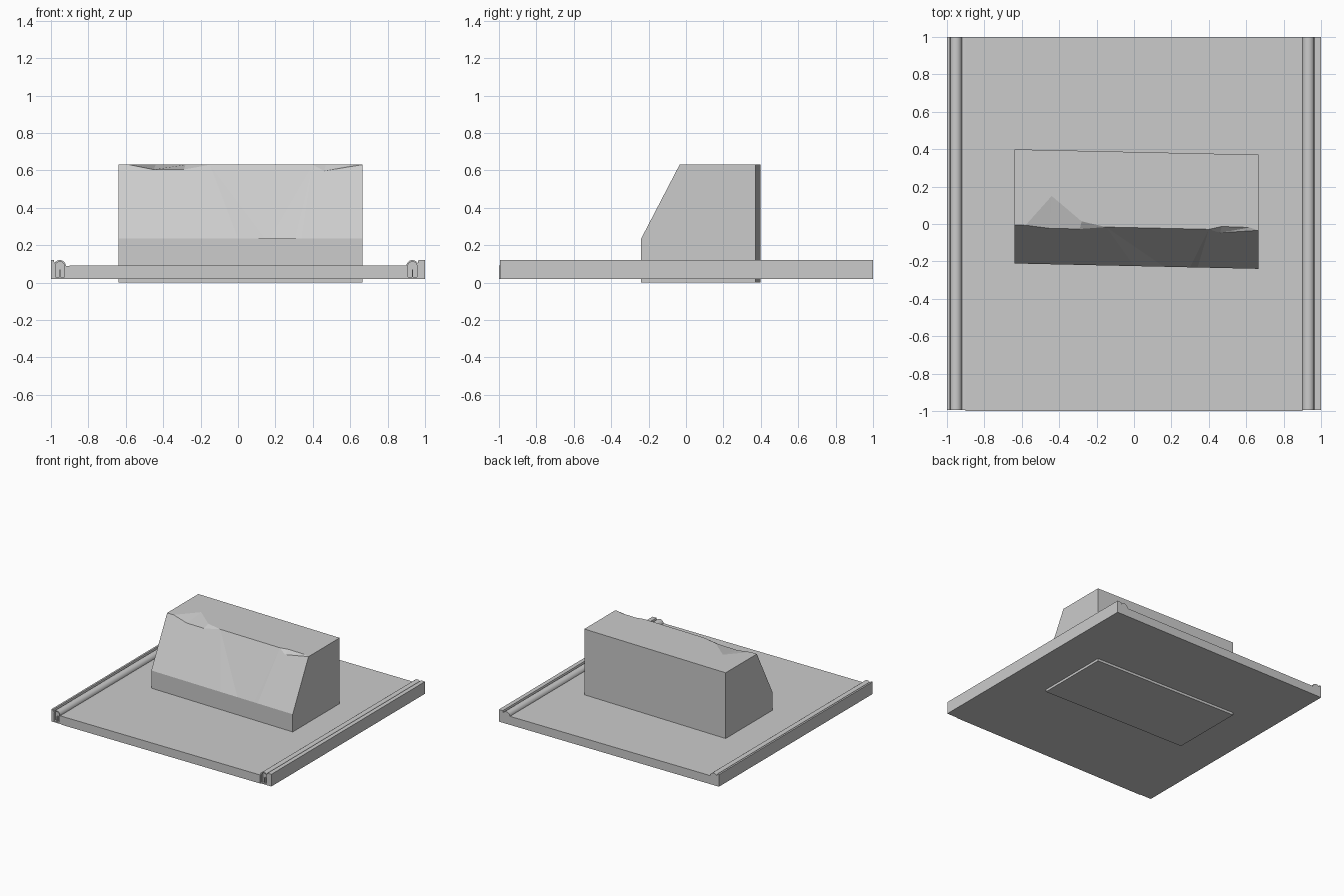
import bpy, bmesh, math
from mathutils import Vector

old = bpy.data.objects.get("Cube")
if old:
    bpy.data.objects.remove(old, do_unlink=True)

GREY = (0.6, 0.6, 0.6, 1.0)
mat = bpy.data.materials.new("plain_grey")
mat.use_nodes = True
mat.diffuse_color = GREY
mat.node_tree.nodes["Principled BSDF"].inputs["Base Color"].default_value = GREY


def finish(name, bm):
    bmesh.ops.recalc_face_normals(bm, faces=bm.faces)
    mesh = bpy.data.meshes.new(name)
    bm.to_mesh(mesh)
    bm.free()
    mesh.materials.append(mat)
    obj = bpy.data.objects.new(name, mesh)
    bpy.context.collection.objects.link(obj)
    return obj


def extrude_y(name, profile, y0, y1):
    """Prism along y from an (x, z) outline."""
    bm = bmesh.new()
    face = bm.faces.new([bm.verts.new((x, y0, z)) for x, z in profile])
    ext = bmesh.ops.extrude_face_region(bm, geom=[face])["geom"]
    bmesh.ops.translate(bm, vec=(0, y1 - y0, 0),
                        verts=[v for v in ext if isinstance(v, bmesh.types.BMVert)])
    return finish(name, bm)


def arc(cx, cz, r, a0, a1, n):
    angles = [math.radians(a0 + (a1 - a0) * i / n) for i in range(n + 1)]
    return [(cx + r * math.cos(a), cz + r * math.sin(a)) for a in angles]


# Flat base plate between the rails
BOTTOM, DECK, RAIL_TOP = 0.02, 0.09, 0.12
extrude_y("base_plate", [(-0.9, BOTTOM), (0.9, BOTTOM), (0.9, DECK), (-0.9, DECK)], -1, 1)


# Side rails: flat outer lip, rounded bead, shallow arched pocket in the front end
def rail(name, side, cx):
    r = 0.0325
    cz = RAIL_TOP - r
    lip = cx + r
    profile = [(1, BOTTOM), (1, RAIL_TOP), (lip, RAIL_TOP)]
    profile += arc(cx, cz, r, 30, 180, 12)
    if cx - r > 0.901:
        profile.append((0.9, DECK))
    profile.append((0.9, BOTTOM))
    obj = extrude_y(name, [(side * x, z) for x, z in profile], -0.995, 1)

    pocket = arc(cx, cz, 0.024, 0, 180, 10) + [(cx - 0.024, 0.03), (cx + 0.024, 0.03)]
    cutter = extrude_y("pocket_cutter", [(side * x, z) for x, z in pocket], -1.05, -0.975)
    cutter.hide_render = True
    mod = obj.modifiers.new("pocket", "BOOLEAN")
    mod.operation, mod.object, mod.solver = "DIFFERENCE", cutter, "EXACT"
    bpy.ops.object.select_all(action="DESELECT")
    obj.select_set(True)
    bpy.context.view_layer.objects.active = obj
    bpy.ops.object.modifier_apply(modifier="pocket")
    bpy.data.objects.remove(cutter, do_unlink=True)
    bpy.ops.object.shade_smooth_by_angle(angle=math.radians(30))

    # Small upright web inside the pocket
    extrude_y(name + "_web", [(side * (cx + dx), z) for dx, z in
              ((-0.003, 0.03), (0.003, 0.03), (0.003, 0.07), (-0.003, 0.07))], -0.99, -0.97)


rail("left_rail", 1, 0.9325)
rail("right_rail", -1, 0.9525)

# Chamfered block, slightly skewed, with chipped upper and lower front edges
X0, X1, TOP, KNEE = -0.64, 0.665, 0.63, 0.235
SKEW, FRONT, BACK = -0.022, -0.225, 0.385
bm = bmesh.new()


def pt(x, y, z):
    return bm.verts.new((x, y + SKEW * x, z))


def slope(x, z):
    return pt(x, FRONT + max(0, z - KNEE) * 0.52, z)


# Ends and back corners
fl, fr = pt(X0, FRONT, 0), pt(X1, FRONT, 0)
bl, br = pt(X0, BACK, 0), pt(X1, BACK, 0)
tbl, tbr = pt(X0, BACK, TOP), pt(X1, BACK, TOP)
knee = [slope(x, z) for x, z in
        ((X0, KNEE), (0, KNEE), (0.16, 0.216), (0.3, 0.218), (0.34, KNEE), (X1, KNEE))]

# Top edge and the two chips in it
tl, a = slope(X0, TOP), slope(-0.58, TOP)
low1, low2 = slope(-0.45, 0.604), slope(-0.29, 0.604)
peak, mid = pt(-0.44, 0.14, TOP), pt(-0.28, 0.008, TOP)
b, c = slope(-0.15, TOP), slope(0.4, TOP)
low3 = slope(0.46, 0.597)
d, e = pt(0.47, -0.003, TOP), pt(0.62, -0.005, TOP)
tr = slope(X1, TOP)

for loop in (
    [fl, bl, br, fr],
    [bl, tbl, tbr, br],
    [fl, *knee, fr],
    [fl, bl, tbl, tl, knee[0]],
    [fr, br, tbr, tr, knee[-1]],
    [tl, a, peak, mid, b, c, d, e, tr, tbr, tbl],
    [*knee, tr, low3, c, b, low2, low1, a, tl],
    [a, low1, peak],
    [low1, low2, mid, peak],
    [low2, b, mid],
    [c, low3, d],
    [low3, e, d],
    [low3, tr, e],
):
    bm.faces.new(loop)
bmesh.ops.triangulate(bm, faces=[f for f in bm.faces if len(f.verts) > 4])
finish("chamfered_block", bm)
